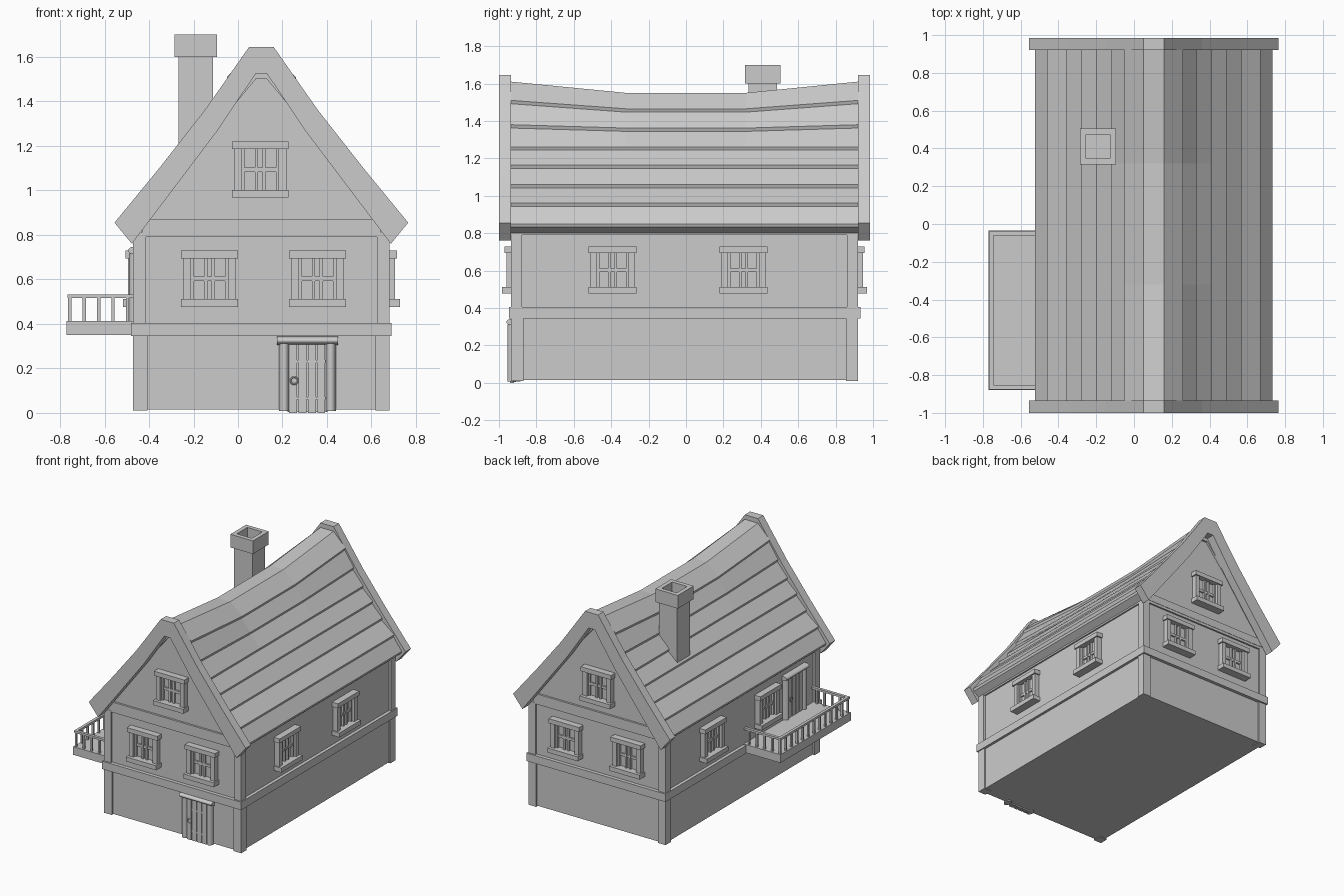
import bpy, bmesh, math
from mathutils import Matrix, Vector

if "Cube" in bpy.data.objects:
    bpy.data.objects.remove(bpy.data.objects["Cube"])

XC, YC = 0.105, -0.0075          # centre of the house plan
WX, WY = 0.56, 0.9125            # wall half sizes

gray = bpy.data.materials.new("plain_gray")
gray.diffuse_color = (0.6, 0.6, 0.6, 1)
gray.use_nodes = True
gray.node_tree.nodes["Principled BSDF"].inputs["Base Color"].default_value = gray.diffuse_color


def finish(bm, name, smooth=False):
    bmesh.ops.recalc_face_normals(bm, faces=bm.faces)
    me = bpy.data.meshes.new(name)
    bm.to_mesh(me)
    bm.free()
    me.materials.append(gray)
    ob = bpy.data.objects.new(name, me)
    bpy.context.collection.objects.link(ob)
    if smooth:
        bpy.ops.object.select_all(action='DESELECT')
        ob.select_set(True)
        bpy.context.view_layer.objects.active = ob
        bpy.ops.object.shade_smooth_by_angle(angle=math.radians(40))
    return ob


def box(bm, x0, x1, y0, y1, z0, z1, M=Matrix()):
    S = Matrix.Diagonal((x1 - x0, y1 - y0, z1 - z0, 1))
    T = Matrix.Translation(((x0 + x1) / 2, (y0 + y1) / 2, (z0 + z1) / 2))
    bmesh.ops.create_cube(bm, size=1, matrix=M @ T @ S)


def boxes(name, items):
    bm = bmesh.new()
    for b in items:
        box(bm, *b)
    return finish(bm, name)


def loft(name, sections):
    """Closed solid through equal-length loops of points."""
    bm = bmesh.new()
    rings = [[bm.verts.new(p) for p in s] for s in sections]
    n = len(rings[0])
    for a, b in zip(rings, rings[1:]):
        for i in range(n):
            j = (i + 1) % n
            bm.faces.new((a[i], a[j], b[j], b[i]))
    bm.faces.new(rings[0])
    bm.faces.new(rings[-1])
    return finish(bm, name)


def mirrored(right):
    """Full outline from its right half, listed top to bottom."""
    return [(-h, z) for h, z in reversed(right)] + list(right)


def extrude_y(name, outline, y0, y1):
    return loft(name, [[(XC + h, y, z) for h, z in outline] for y in (y0, y1)])


def ring_box(hx, hy, z0, z1):
    return (XC - hx, XC + hx, YC - hy, YC + hy, z0, z1)


# walls
boxes("lower_wall", [ring_box(WX + 0.005, WY + 0.003, 0.015, 0.36)])
extrude_y("upper_wall", mirrored([(0.03, 1.53), (0.2, 1.32), (0.385, 1.07),
                                  (WX, 0.82), (WX, 0.38)]), YC - WY, YC + WY)

# timber frame
boxes("floor_beam", [ring_box(0.585, 0.94, 0.345, 0.405)])
boxes("eave_beam", [ring_box(0.572, 0.925, 0.79, 0.812)])


def corner_posts(name, w, z0, z1):
    hx, hy = 0.577, 0.9275
    items = []
    for sx in (-1, 1):
        for sy in (-1, 1):
            xs = sorted((XC + sx * hx, XC + sx * (hx - w)))
            ys = sorted((YC + sy * hy, YC + sy * (hy - w)))
            items.append((*xs, *ys, z0, z1))
    boxes(name, items)


corner_posts("lower_corner_post", 0.065, 0.01, 0.35)
corner_posts("upper_corner_post", 0.058, 0.4, 0.8)
boxes("gable_beam", [ring_box(0.535, 0.9275, 0.81, 0.87)])

# lapped roof with a sagging ridge
laps = [(0.155, 1.51), (0.225, 1.38), (0.305, 1.262), (0.385, 1.165),
        (0.465, 1.06), (0.565, 0.96), (0.628, 0.85)]
sags = [0.045, 0.018, 0, 0, 0, 0, 0]


def roof_half(k):
    pts = [(0.055, 1.61 - 0.06 * k)]
    for (h, z), s in zip(laps, sags):
        pts += [(h, z - s * k), (h - 0.006, z - 0.018 - s * k)]
    return pts


under = [(0.575, 0.80), (0.385, 1.04), (0.2, 1.29), (0.025, 1.5)]
sections = []
for y, k in ((-0.935, 0), (-0.32, 1), (0.32, 1), (0.92, 0)):
    outer = mirrored(roof_half(k))
    inner = under + [(-h, z) for h, z in reversed(under)]
    sections.append([(XC + h, y, z) for h, z in outer + inner])
loft("roof", sections)

# bargeboards on both gables
board_out = mirrored([(0.055, 1.645), (0.255, 1.36), (0.455, 1.105), (0.66, 0.855)])
board_in = [(0.582, 0.76), (0.385, 1.02), (0.2, 1.265), (0.025, 1.525)]
board = board_out + board_in + [(-h, z) for h, z in reversed(board_in)]
extrude_y("front_bargeboard", board, -1.0, -0.935)
extrude_y("back_bargeboard", board, 0.92, 0.985)

# chimney with a hollow cap
CX, CY = -0.19, 0.41
loft("chimney_cap", [[(CX + sx * r, CY + sy * r, z) for sx, sy in
                      ((-1, -1), (1, -1), (1, 1), (-1, 1))]
                     for r, z in ((0.077, 1.1), (0.077, 1.6), (0.095, 1.6),
                                  (0.095, 1.7), (0.063, 1.7), (0.063, 1.6))])


def wall_matrix(side, u, z):
    """Local x runs along the wall, local -y points outward."""
    pos, ang = {"front": ((u, YC - WY, z), 0), "back": ((u, YC + WY, z), 180),
                "right": ((XC + WX, u, z), 90), "left": ((XC - WX, u, z), -90)}[side]
    return Matrix.Translation(pos) @ Matrix.Rotation(math.radians(ang), 4, 'Z')


# windows
def window(side, u, z):
    M = wall_matrix(side, u, z)
    bm = bmesh.new()
    box(bm, -0.128, 0.128, -0.063, 0.01, 0, 0.034, M)          # sill
    box(bm, -0.128, 0.128, -0.05, 0.01, 0.218, 0.252, M)       # lintel
    box(bm, -0.085, 0.085, -0.006, 0.01, 0.03, 0.22, M)        # pane
    for s in (-1, 1):
        box(bm, *sorted((s * 0.083, s * 0.118)), -0.04, 0.01, 0.03, 0.22, M)
        box(bm, *sorted((s * 0.01, s * 0.024)), -0.022, 0.01, 0.03, 0.22, M)
        box(bm, *sorted((s * 0.07, s * 0.085)), -0.022, 0.01, 0.03, 0.22, M)
    box(bm, -0.07, 0.07, -0.018, 0.01, 0.115, 0.135, M)        # glazing bar
    finish(bm, side + "_window")


for side, u, z in (("front", -0.128, 0.477), ("front", 0.357, 0.477),
                   ("front", 0.1, 0.967), ("back", -0.16, 0.477),
                   ("back", 0.36, 0.477), ("back", 0.09, 0.945),
                   ("right", -0.392, 0.477), ("right", 0.308, 0.477),
                   ("left", -0.3, 0.477), ("left", 0.36, 0.477)):
    window(side, u, z)


# doors
def door(side, u, z):
    M = wall_matrix(side, u, z)
    bm = bmesh.new()
    box(bm, -0.09, 0.09, -0.008, 0.01, 0.005, 0.31, M)         # backing
    for i in range(4):                                         # planks
        x = -0.083 + i * 0.0425
        box(bm, x, x + 0.035, -0.02, 0, 0, 0.308, M)
    for z0 in (0.06, 0.225):                                   # cross rails
        box(bm, -0.083, 0.08, -0.015, 0, z0, z0 + 0.012, M)
    finish(bm, side + "_door")

    bm = bmesh.new()                                           # rounded frame
    for s in (-1, 1):
        bmesh.ops.create_cone(bm, cap_ends=True, segments=20, radius1=1, radius2=1, depth=1,
                              matrix=M @ Matrix.Translation((s * 0.105, 0, 0.16))
                              @ Matrix.Diagonal((0.023, 0.034, 0.305, 1)))
    bmesh.ops.create_cone(bm, cap_ends=True, segments=20, radius1=1, radius2=1, depth=1,
                          matrix=M @ Matrix.Translation((0, 0, 0.325))
                          @ Matrix.Rotation(math.pi / 2, 4, 'Y')
                          @ Matrix.Diagonal((0.019, 0.04, 0.275, 1)))
    finish(bm, side + "_door_frame", True)

    bm = bmesh.new()                                           # ring handle
    n, m = 14, 6
    grid = []
    for i in range(n):
        a = 2 * math.pi * i / n
        row = []
        for j in range(m):
            b = 2 * math.pi * j / m
            r = 0.016 + 0.004 * math.cos(b)
            p = Vector((-0.06 + r * math.cos(a), -0.024 + 0.004 * math.sin(b),
                        0.145 + r * math.sin(a)))
            row.append(bm.verts.new(M @ p))
        grid.append(row)
    for i in range(n):
        for j in range(m):
            a, b = grid[i], grid[(i + 1) % n]
            k = (j + 1) % m
            bm.faces.new((a[j], a[k], b[k], b[j]))
    finish(bm, side + "_door_handle", True)


door("front", 0.3125, 0.0)
door("left", -0.64, 0.405)

# balcony
BX0, BX1, BY0, BY1 = -0.77, -0.46, -0.88, -0.035
boxes("balcony_floor", [(BX0, BX1, BY0, BY1, 0.35, 0.412)])
RX, RY0, RY1, w = BX0 + 0.014, BY0 + 0.016, BY1 - 0.016, 0.011
boxes("balcony_rail", [(RX - w, RX + w, RY0 - w, RY1 + w, 0.517, 0.533),
                       (RX, BX1, RY0 - w, RY0 + w, 0.517, 0.533),
                       (RX, BX1, RY1 - w, RY1 + w, 0.517, 0.533)])
spots = [(RX, RY0 + (RY1 - RY0) * i / 12) for i in range(13)]
spots += [(RX + 0.065 * i, y) for i in range(1, 5) for y in (RY0, RY1)]
boxes("balcony_baluster", [(x - 0.007, x + 0.007, y - 0.007, y + 0.007, 0.41, 0.52)
                           for x, y in spots])
